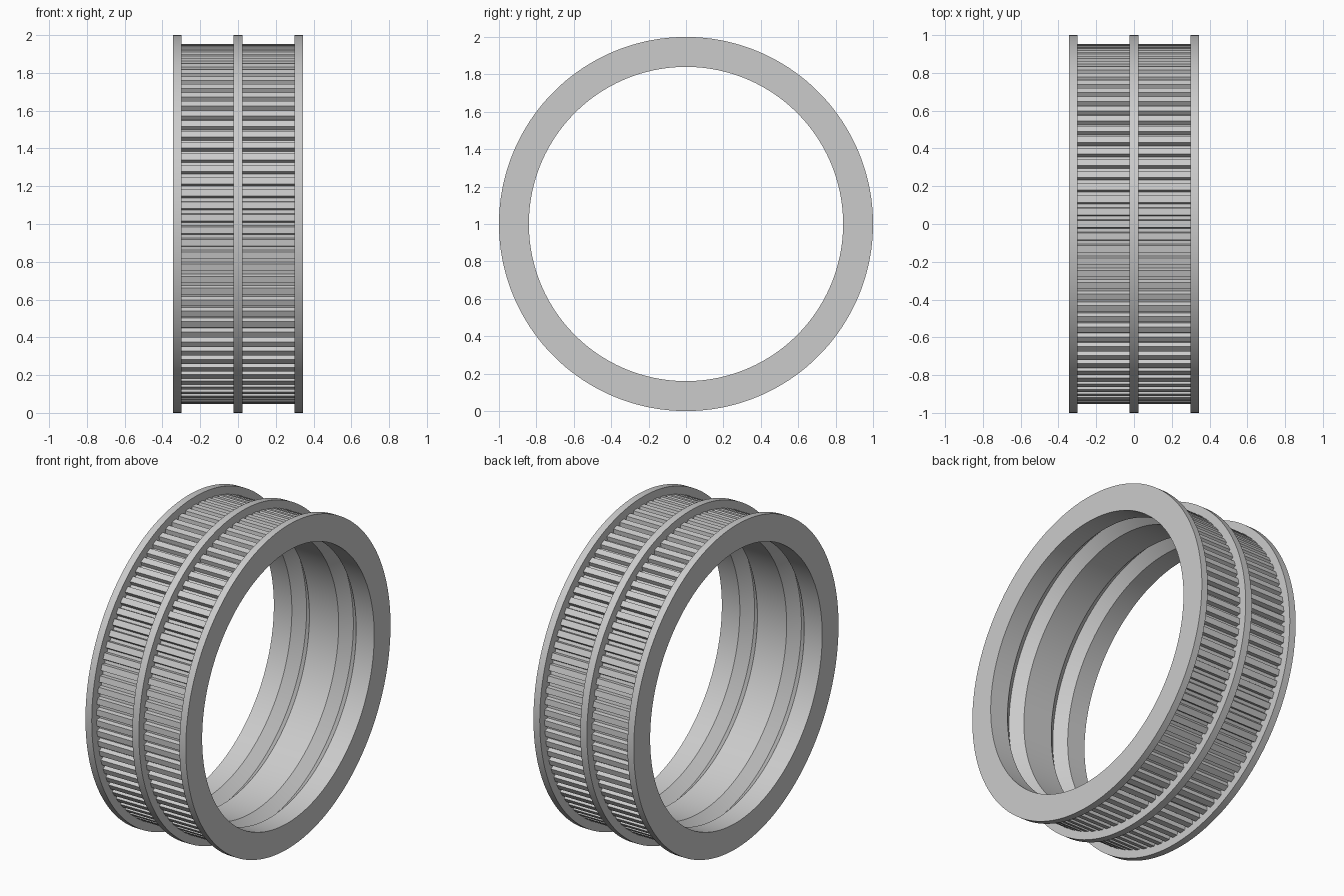
import bpy, bmesh
from math import cos, sin, pi

if "Cube" in bpy.data.objects:
    bpy.data.objects.remove(bpy.data.objects["Cube"])

STEPS = 180      # sides of the turned body
TEETH = 90       # ribs around the drum
R_OUT, R_TIP, R_ROOT, R_DRUM, R_BORE = 1.0, 0.952, 0.926, 0.915, 0.84
HALF, FLANGE_IN, MID = 0.343, 0.30, 0.0225

grey = bpy.data.materials.new("plain grey")
grey.use_nodes = True
colour = (0.6, 0.6, 0.6, 1)
grey.diffuse_color = colour
grey.node_tree.nodes["Principled BSDF"].inputs["Base Color"].default_value = colour


def ring_point(x, r, a):
    """Point at radius r and angle a around the x axis, resting on z = 0."""
    return (x, r * sin(a), 1 + r * cos(a))


def make_object(name, bm, angle):
    bmesh.ops.recalc_face_normals(bm, faces=bm.faces)
    mesh = bpy.data.meshes.new(name)
    bm.to_mesh(mesh)
    bm.free()
    mesh.materials.append(grey)
    obj = bpy.data.objects.new(name, mesh)
    bpy.context.collection.objects.link(obj)
    bpy.ops.object.select_all(action='DESELECT')
    obj.select_set(True)
    bpy.context.view_layer.objects.active = obj
    bpy.ops.object.shade_smooth_by_angle(angle=angle)
    return obj


def bridge(bm, loops, close):
    """Join matching closed loops of vertices with quads."""
    pairs = list(zip(loops, loops[1:]))
    if close:
        pairs.append((loops[-1], loops[0]))
    for a, b in pairs:
        n = len(a)
        for i in range(n):
            j = (i + 1) % n
            bm.faces.new((a[i], a[j], b[j], b[i]))


# Turned body: three flanges outside, two V grooves in the bore
outer_half = [(MID, R_OUT), (MID, R_DRUM), (FLANGE_IN, R_DRUM),
              (FLANGE_IN, R_OUT), (HALF, R_OUT)]
inner_half = [(HALF, R_BORE), (0.22, R_BORE), (0.16, R_BORE + 0.058),
              (0.10, R_BORE)]
half = outer_half + inner_half
profile = half + [(-x, r) for x, r in reversed(half)]

bm = bmesh.new()
rings = [[bm.verts.new(ring_point(x, r, 2 * pi * i / STEPS)) for i in range(STEPS)]
         for x, r in profile]
bridge(bm, rings, True)
make_object("ring_body", bm, pi / 6)

# Ribbed bands between the flanges, with tapered teeth
tooth = [(-0.36, R_ROOT), (-0.27, R_TIP), (0.27, R_TIP), (0.36, R_ROOT)]
outline = [(r, 2 * pi * (k + t) / TEETH) for k in range(TEETH) for t, r in tooth]
for name, side in (("left_ribbed_band", 1), ("right_ribbed_band", -1)):
    bm = bmesh.new()
    loops = [[bm.verts.new(ring_point(side * x, r, a)) for r, a in outline]
             for x in (MID - 0.005, FLANGE_IN + 0.005)]
    bridge(bm, loops, False)
    make_object(name, bm, pi / 9)
